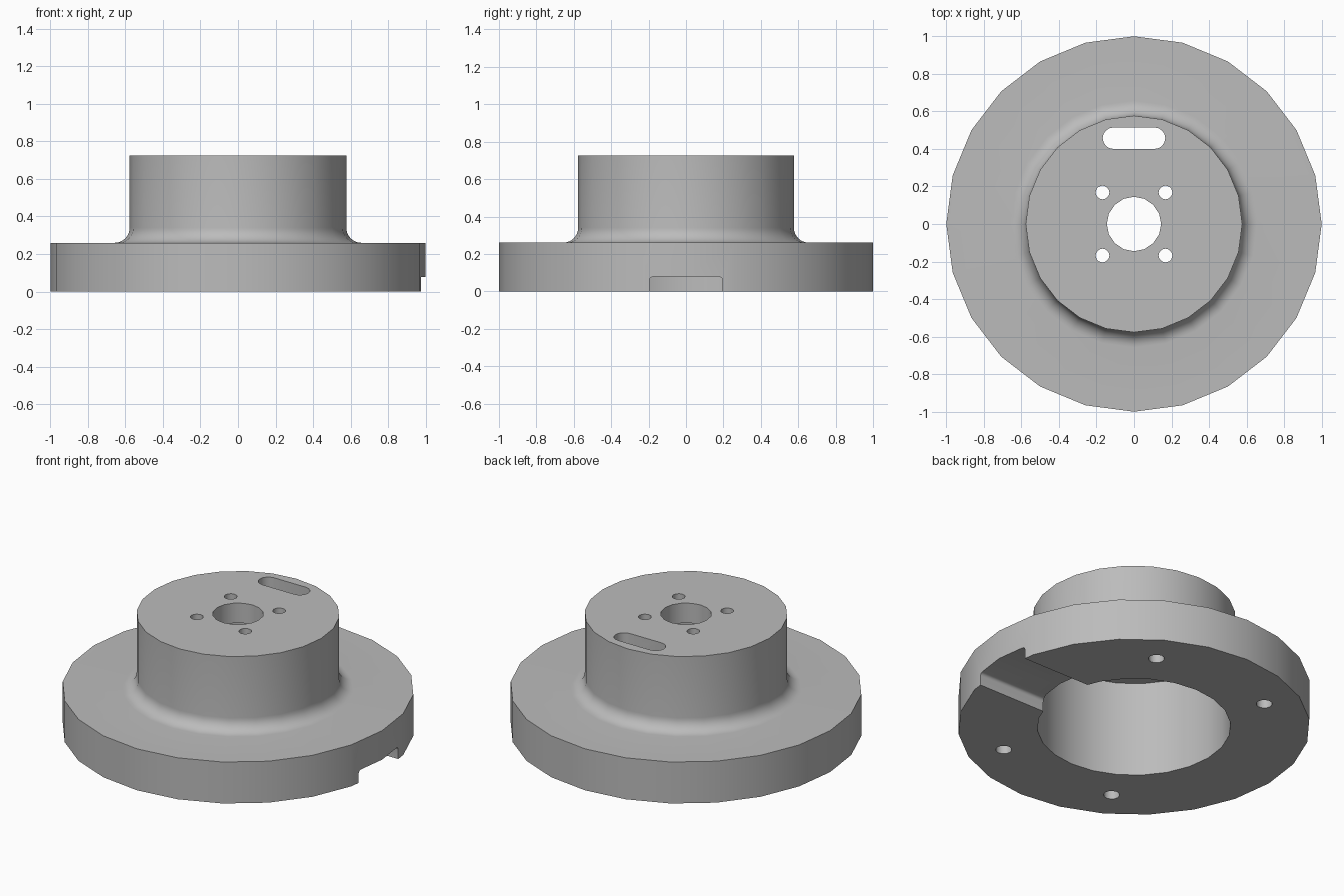
import bpy, math
from mathutils import Vector

default = bpy.data.objects.get("Cube")
if default:
    bpy.data.objects.remove(default)

SIDES = 24

grey = bpy.data.materials.new("machined grey")
grey.use_nodes = True
grey.diffuse_color = (0.5, 0.5, 0.5, 1)
grey.node_tree.nodes["Principled BSDF"].inputs["Base Color"].default_value = (0.5, 0.5, 0.5, 1)


def mesh_object(name, verts, faces):
    mesh = bpy.data.meshes.new(name)
    mesh.from_pydata(verts, [], faces)
    mesh.materials.append(grey)
    obj = bpy.data.objects.new(name, mesh)
    bpy.context.collection.objects.link(obj)
    return obj


def revolve(name, profile, sides):
    """Closed solid from (radius, z) points, capped at the first and last ring."""
    verts = [(r * math.cos(2 * math.pi * i / sides), r * math.sin(2 * math.pi * i / sides), z)
             for r, z in profile for i in range(sides)]
    faces = [(k * sides + i, k * sides + (i + 1) % sides,
              (k + 1) * sides + (i + 1) % sides, (k + 1) * sides + i)
             for k in range(len(profile) - 1) for i in range(sides)]
    last = (len(profile) - 1) * sides
    faces += [tuple(reversed(range(sides))), tuple(range(last, last + sides))]
    return mesh_object(name, verts, faces)


def prism(name, outline, offset):
    """Extrude a loop of points along an offset."""
    n = len(outline)
    low = [Vector(p) for p in outline]
    verts = low + [p + Vector(offset) for p in low]
    faces = [(i, (i + 1) % n, (i + 1) % n + n, i + n) for i in range(n)]
    faces += [tuple(reversed(range(n))), tuple(range(n, 2 * n))]
    return mesh_object(name, verts, faces)


def cylinder(name, x, y, radius, z0, z1, sides):
    obj = revolve(name, [(radius, z0), (radius, z1)], sides)
    for v in obj.data.vertices:
        v.co += Vector((x, y, 0))
    return obj


def arc(cx, cy, radius, start, end, steps):
    angles = [math.radians(start + (end - start) * i / steps) for i in range(steps + 1)]
    return [(cx + radius * math.cos(a), cy + radius * math.sin(a)) for a in angles]


# Flange and hub, joined by a concave fillet
fillet = arc(0.657, 0.34, 0.08, 270, 180, 8)
body = revolve("flanged_hub", [(1, 0), (1, 0.26)] + fillet + [(0.577, 0.725)], SIDES)

# Hollow underside and central hole
cutters = [cylinder("bore_cutter", 0, 0, 0.55, -0.1, 0.6, SIDES),
           cylinder("centre_hole_cutter", 0, 0, 0.145, 0.5, 0.9, 16)]

# Top bolt holes and blind flange holes
for sx in (-1, 1):
    for sy in (-1, 1):
        cutters.append(cylinder("bolt_hole_cutter", sx * 0.168, sy * 0.168, 0.037, 0.5, 0.9, 12))
        cutters.append(cylinder("flange_hole_cutter", sx * 0.4, sy * 0.675, 0.046, -0.1, 0.18, 12))

# Rounded slot in the top
ends = arc(0.11, 0.457, 0.057, -90, 90, 8) + arc(-0.11, 0.457, 0.057, 90, 270, 8)
cutters.append(prism("top_slot_cutter", [(x, y, 0.5) for x, y in ends], (0, 0, 0.4)))

# Radial channel under the left side of the flange
channel = ([(0.196, -0.1)] + arc(0.176, 0.058, 0.02, 0, 90, 4)
           + arc(-0.176, 0.058, 0.02, 90, 180, 4) + [(-0.196, -0.1)])
cutters.append(prism("channel_cutter", [(0.3, y, z) for y, z in channel], (0.9, 0, 0)))

# Apply the cuts and drop the helpers
bpy.context.view_layer.objects.active = body
body.select_set(True)
for cutter in cutters:
    cutter.hide_render = True
    mod = body.modifiers.new("cut", 'BOOLEAN')
    mod.operation = 'DIFFERENCE'
    mod.solver = 'EXACT'
    mod.object = cutter
    bpy.ops.object.modifier_apply(modifier=mod.name)
    bpy.data.objects.remove(cutter)

bpy.ops.object.shade_smooth_by_angle(angle=math.radians(35))
